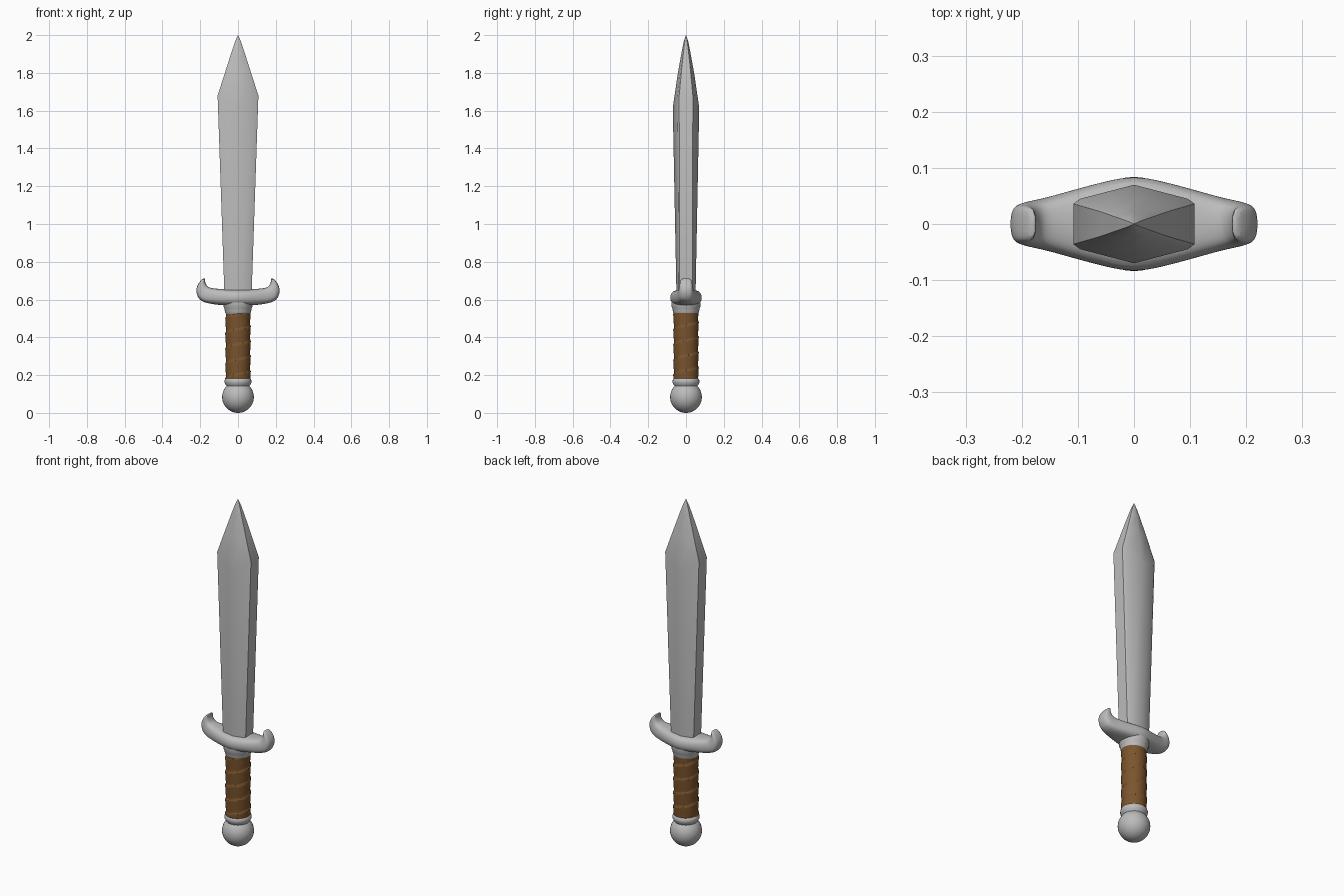
import bpy, bmesh, math
from math import sin, cos, pi

if "Cube" in bpy.data.objects:
    bpy.data.objects.remove(bpy.data.objects["Cube"], do_unlink=True)


def material(name, rgb):
    m = bpy.data.materials.new(name)
    m.use_nodes = True
    m.diffuse_color = (*rgb, 1)
    m.node_tree.nodes["Principled BSDF"].inputs["Base Color"].default_value = (*rgb, 1)
    return m


steel = material("steel grey", (0.5, 0.5, 0.5))
leather = material("leather brown", (0.2, 0.09, 0.027))


def loft(name, rings, mat, angle=40, subdivide=0):
    """Skin a list of equal-length rings and cap both ends."""
    bm = bmesh.new()
    loops = [[bm.verts.new(p) for p in ring] for ring in rings]
    for a, b in zip(loops, loops[1:]):
        for i in range(len(a)):
            j = (i + 1) % len(a)
            bm.faces.new((a[i], a[j], b[j], b[i]))
    bm.faces.new(loops[0][::-1])
    bm.faces.new(loops[-1])
    bmesh.ops.remove_doubles(bm, verts=bm.verts, dist=0.0002)
    bmesh.ops.recalc_face_normals(bm, faces=bm.faces)
    mesh = bpy.data.meshes.new(name)
    bm.to_mesh(mesh)
    bm.free()
    mesh.materials.append(mat)
    obj = bpy.data.objects.new(name, mesh)
    bpy.context.collection.objects.link(obj)
    if subdivide:
        mod = obj.modifiers.new("round", "SUBSURF")
        mod.levels = mod.render_levels = subdivide
    bpy.ops.object.select_all(action="DESELECT")
    obj.select_set(True)
    bpy.context.view_layer.objects.active = obj
    bpy.ops.object.shade_smooth_by_angle(angle=math.radians(angle))
    return obj


def circle(r, z, n=32):
    return [(r * cos(2 * pi * i / n), r * sin(2 * pi * i / n), z) for i in range(n)]


# Blade: ridged section with chamfered flat edges; the shoulder dips at the ridge
def blade_ring(z, half_width, ridge, edge, dip):
    quarter = [(1, edge), (0.89, edge + 0.26 * (ridge - edge)), (0, ridge)]
    outline = quarter + [(-u, y) for u, y in quarter[1::-1]]
    outline += [(-u, -y) for u, y in outline]
    return [(u * half_width, y, z - dip * (1 - abs(u))) for u, y in outline]


loft("blade", [
    blade_ring(0.60, 0.071, 0.050, 0.034, 0),
    blade_ring(1.68, 0.108, 0.070, 0.036, 0.065),
    blade_ring(1.82, 0.063, 0.043, 0.023, 0.02),
    blade_ring(1.92, 0.031, 0.022, 0.012, 0.005),
    blade_ring(1.97, 0.014, 0.011, 0.006, 0),
    blade_ring(2.00, 0.001, 0.001, 0.0005, 0),
], steel)

# Guard: stations of inner point, outer point and half depth, mirrored in x
stations = [
    ((0, 0.656), (0, 0.564), 0.089),
    ((0.05, 0.656), (0.05, 0.566), 0.079),
    ((0.11, 0.658), (0.11, 0.571), 0.062),
    ((0.15, 0.663), (0.165, 0.579), 0.048),
    ((0.164, 0.673), (0.207, 0.595), 0.042),
    ((0.170, 0.685), (0.225, 0.64), 0.037),
    ((0.175, 0.697), (0.216, 0.68), 0.033),
    ((0.173, 0.714), (0.187, 0.713), 0.028),
]


def guard_ring(inner, outer, depth, side, n=12):
    ring = []
    for i in range(n):
        a = 2 * pi * i / n
        # Squared-off oval
        s, c = (math.copysign(abs(v) ** 0.7, v) for v in (sin(a), cos(a)))
        t = (1 + c) / 2
        ring.append((side * (outer[0] + t * (inner[0] - outer[0])),
                     depth * s, outer[1] + t * (inner[1] - outer[1])))
    return ring


loft("guard", [guard_ring(*s, -1) for s in stations[:0:-1]]
     + [guard_ring(*s, 1) for s in stations], steel, 45, subdivide=2)

# Metal collar beneath the guard
loft("upper_collar", [circle(r, z) for r, z in (
    (0.060, 0.515), (0.066, 0.528), (0.070, 0.540),
    (0.071, 0.552), (0.077, 0.562), (0.077, 0.585))], steel)

# Leather grip: overlapping spiral wrap
pitch, segments, rows = 0.08, 32, 56


def grip_ring(row):
    z = 0.177 + 0.353 * row / rows
    ring = []
    for i in range(segments):
        a = 2 * pi * i / segments
        phase = (z / pitch - a / (2 * pi) + 0.2) % 1
        r = 0.063 + 0.005 * phase
        ring.append((r * cos(a), r * sin(a), z))
    return ring


loft("grip", [grip_ring(k) for k in range(rows + 1)], leather, 35)

# Collar at the foot of the grip
loft("lower_collar", [circle(r, z) for r, z in (
    (0.060, 0.140), (0.066, 0.150), (0.071, 0.160),
    (0.071, 0.170), (0.068, 0.180), (0.060, 0.186))], steel)

# Ball pommel
ball = 0.084
loft("pommel", [circle(max(ball * sin(pi * k / 20), 0.00001), ball - ball * cos(pi * k / 20))
                for k in range(21)], steel)
